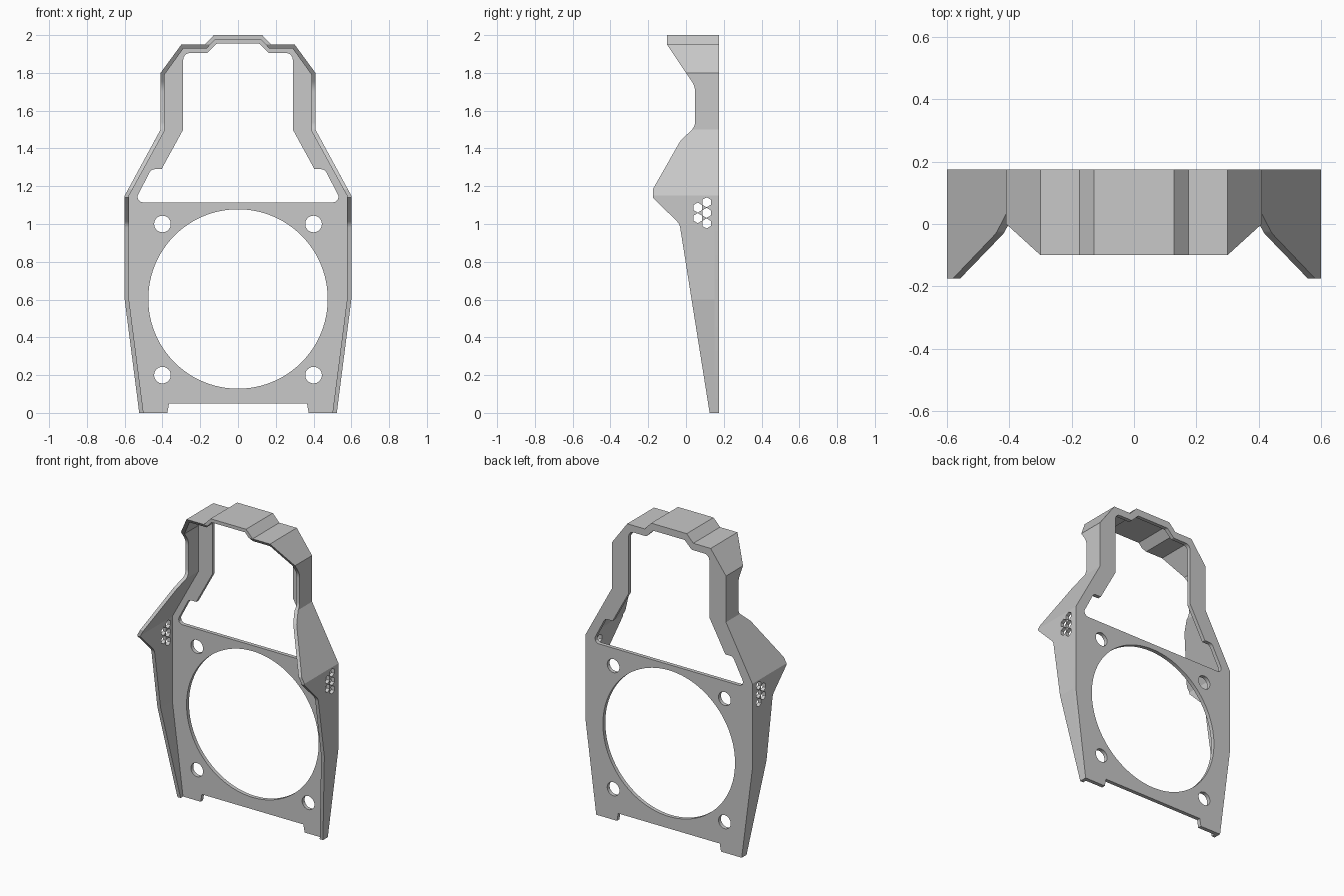
import bpy, bmesh, math
from mathutils import Vector

cube = bpy.data.objects.get("Cube")
if cube:
    bpy.data.objects.remove(cube, do_unlink=True)

grey = bpy.data.materials.new("Light grey")
grey.use_nodes = True
colour = (0.58, 0.58, 0.58, 1)
grey.diffuse_color = colour
grey.node_tree.nodes["Principled BSDF"].inputs["Base Color"].default_value = colour

PLATE_FRONT, PLATE_BACK = 0.15, 0.175


def mirrored(half):
    """Close a right-hand profile with its mirror image."""
    return half + [(-p[0], *p[1:]) for p in reversed(half)]


def rounded(points, steps=6):
    """Fillet every corner that carries a radius as third value."""
    out = []
    for i, p in enumerate(points):
        c = Vector(p[:2])
        if len(p) < 3:
            out.append(c)
            continue
        a = (Vector(points[i - 1][:2]) - c).normalized()
        b = (Vector(points[(i + 1) % len(points)][:2]) - c).normalized()
        half = a.angle(b) / 2
        centre = c + (a + b).normalized() * (p[2] / math.sin(half))
        reach = p[2] / math.tan(half)
        start, end = c + a * reach - centre, c + b * reach - centre
        out += [centre + start.lerp(end, k / steps).normalized() * p[2]
                for k in range(steps + 1)]
    return out


def circle(u, v, r, n):
    return [(u + r * math.sin(math.tau * k / n), v + r * math.cos(math.tau * k / n))
            for k in range(n)]


def finish(name, bm):
    bmesh.ops.recalc_face_normals(bm, faces=bm.faces[:])
    mesh = bpy.data.meshes.new(name)
    bm.to_mesh(mesh)
    bm.free()
    mesh.materials.append(grey)
    obj = bpy.data.objects.new(name, mesh)
    bpy.context.collection.objects.link(obj)
    obj.select_set(True)
    bpy.context.view_layer.objects.active = obj


def slab(name, loops, lo, hi, axis):
    """Flat sheet with holes: first loop is the outline, the rest are holes."""
    bm = bmesh.new()
    ends = []
    for t in (lo, hi):
        rings = [[bm.verts.new((u, t, v) if axis == "Y" else (t, u, v))
                  for u, v in loop] for loop in loops]
        edges = [bm.edges.new((r[i - 1], r[i])) for r in rings for i in range(len(r))]
        normal = (0, 1, 0) if axis == "Y" else (1, 0, 0)
        bmesh.ops.triangle_fill(bm, use_beauty=True, edges=edges, normal=normal)
        ends.append(rings)
    for a, b in zip(*ends):
        for i in range(len(a)):
            bm.faces.new((a[i - 1], a[i], b[i], b[i - 1]))
    finish(name, bm)


# Front edge of the walls seen from the side, as (y, z) rising from the base
profile = rounded([
    (0.125, 0), (-0.034, 1.0, 0.06), (-0.175, 1.14), (-0.175, 1.185),
    (-0.03, 1.44, 0.08), (0.048, 1.515, 0.06), (0.048, 1.73, 0.1), (0, 1.8),
    (-0.1, 1.95), (-0.1, 2.0)])


def front_y(z):
    for a, b in zip(profile, profile[1:]):
        if z <= b.y:
            return a.x + (b.x - a.x) * (z - a.y) / (b.y - a.y)
    return profile[-1].x


def wall(name, outer, inner):
    """Thin wall between two paths, its front edge following the side profile."""
    bm = bmesh.new()
    sections = []
    for o, i in zip(outer, inner):
        sections.append([bm.verts.new((p[0], y, p[1])) for p, y in
                         ((o, -1), (i, -1), (i, PLATE_FRONT), (o, PLATE_FRONT))])
    for a, b in zip(sections, sections[1:]):
        for k in range(4):
            bm.faces.new((a[k - 1], a[k], b[k], b[k - 1]))
    bm.faces.new(sections[0])
    bm.faces.new(sections[-1])
    for p in profile[1:-1]:
        bmesh.ops.bisect_plane(bm, geom=bm.verts[:] + bm.edges[:] + bm.faces[:],
                               dist=1e-5, plane_co=(0, 0, p.y), plane_no=(0, 0, 1))
    for v in bm.verts:
        if v.co.y < -0.5:
            v.co.y = front_y(v.co.z)
    finish(name, bm)


bpy.ops.object.select_all(action="DESELECT")

# Back plate with window, fan opening and screw holes
upper = [(0.6, 1.15), (0.41, 1.5), (0.41, 1.8), (0.3, 1.95), (0.175, 1.95), (0.128, 2.0)]
outline = mirrored([(0.365, 0.05), (0.374, 0), (0.523, 0), (0.6, 0.6)] + upper)
window = rounded(mirrored([
    (0.55, 1.115, 0.028), (0.459, 1.29, 0.03), (0.405, 1.29), (0.29, 1.5),
    (0.29, 1.905, 0.035), (0.163, 1.905, 0.015), (0.113, 1.955, 0.015)]))
screws = [circle(x, z, 0.044, 32) for x in (-0.4, 0.4) for z in (0.2, 1.0)]
slab("back_plate", [outline, window, circle(0, 0.603, 0.475, 96)] + screws,
     PLATE_FRONT, PLATE_BACK, "Y")

# Hood wall over the shoulders and top
wall("upper_wall", mirrored(upper), mirrored([
    (0.577, 1.15), (0.388, 1.494), (0.388, 1.792), (0.29, 1.928),
    (0.167, 1.928), (0.12, 1.978)]))

# Side panels with hexagonal vents, and the tapered walls below them
low, high = 0.6, 1.15
panel = [(PLATE_FRONT, low), (front_y(low), low)]
panel += [tuple(p) for p in profile if low < p.y < high]
panel += [(front_y(high), high), (PLATE_FRONT, high)]
vents = [circle(0.062 if row % 2 else 0.109, 1.115 - row * 0.028, 0.0265, 6)
         for row in range(5)]
for side, s in (("left", 1), ("right", -1)):
    slab(side + "_vent_panel", [panel] + vents, s * 0.577, s * 0.6, "X")
    wall(side + "_lower_wall", [(s * 0.523, 0), (s * 0.6, low)],
         [(s * 0.5, 0), (s * 0.577, low)])

bpy.ops.object.shade_smooth_by_angle(angle=math.radians(25))
